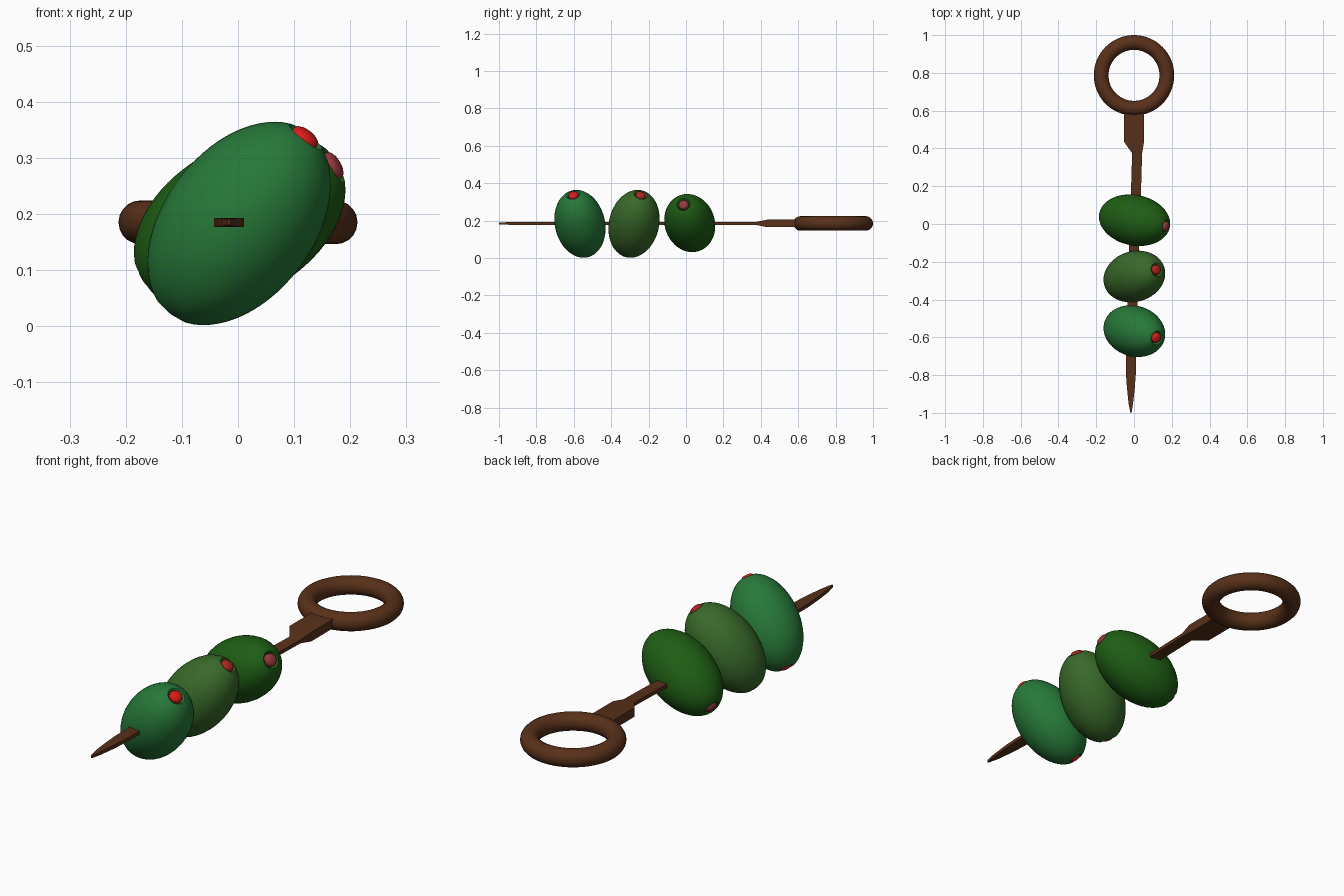
import bpy, bmesh
from math import sin, cos, pi, sqrt
from mathutils import Vector

if "Cube" in bpy.data.objects:
    bpy.data.objects.remove(bpy.data.objects["Cube"])

ZC = 0.185  # height of the skewer axis


def material(name, rgb):
    m = bpy.data.materials.new(name)
    m.diffuse_color = (*rgb, 1)
    m.use_nodes = True
    m.node_tree.nodes["Principled BSDF"].inputs["Base Color"].default_value = m.diffuse_color
    return m


def finish(name, bm, mat, angle):
    bmesh.ops.recalc_face_normals(bm, faces=bm.faces)
    me = bpy.data.meshes.new(name)
    bm.to_mesh(me)
    bm.free()
    ob = bpy.data.objects.new(name, me)
    bpy.context.collection.objects.link(ob)
    me.materials.append(mat)
    bpy.ops.object.select_all(action='DESELECT')
    ob.select_set(True)
    bpy.context.view_layer.objects.active = ob
    bpy.ops.object.shade_smooth_by_angle(angle=angle)
    return ob


def loft(bm, rings, closed=False):
    loops = [[bm.verts.new(p) for p in r] for r in rings]
    pairs = list(zip(loops, loops[1:]))
    if closed:
        pairs.append((loops[-1], loops[0]))
    for a, b in pairs:
        for i in range(len(a)):
            j = (i + 1) % len(a)
            bm.faces.new((a[i], a[j], b[j], b[i]))
    if not closed:
        bm.faces.new(loops[0])
        bm.faces.new(loops[-1])


def revolve(name, profile, mat, centre, axis, n=40):
    bm = bmesh.new()
    loft(bm, [[(r * cos(2 * pi * i / n), r * sin(2 * pi * i / n), h) for i in range(n)]
              for r, h in profile])
    ob = finish(name, bm, mat, 0.7)
    ob.location = centre
    ob.rotation_mode = 'QUATERNION'
    ob.rotation_quaternion = Vector((0, 0, 1)).rotation_difference(Vector(axis))
    return ob


wood = material("dark_wood", (0.1, 0.03, 0.01))

# Flat pick widening into the handle: y, left x, right x, half thickness
sections = [(-1.0, -0.019, -0.013, 0.005), (-0.95, -0.029, -0.005, 0.007),
            (-0.87, -0.037, 0.004, 0.008), (-0.79, -0.043, 0.01, 0.008),
            (-0.70, -0.042, 0.011, 0.008), (-0.13, -0.027, 0.026, 0.008),
            (0.17, -0.016, 0.037, 0.008), (0.375, -0.010, 0.043, 0.008),
            (0.435, -0.053, 0.053, 0.02), (0.613, -0.053, 0.053, 0.02)]
bm = bmesh.new()
loft(bm, [[(a, y, ZC - t), (b, y, ZC - t), (b, y, ZC + t), (a, y, ZC + t)]
          for y, a, b, t in sections])
finish("pick", bm, wood, 0.5)

# Ring grip
R, r, N, M = 0.174, 0.039, 64, 20
bm = bmesh.new()
loft(bm, [[((R + r * cos(2 * pi * j / M)) * cos(2 * pi * i / N),
            0.787 + (R + r * cos(2 * pi * j / M)) * sin(2 * pi * i / N),
            ZC + r * sin(2 * pi * j / M)) for j in range(M)] for i in range(N)], closed=True)
finish("ring_grip", bm, wood, 1.0)

# Olives with dimpled ends and a pimento plug through each
A, B, RIM = 0.206, 0.134, 0.036
top = A * sqrt(1 - (RIM / B) ** 2)
t0 = math_start = 0.28
body = [(B * sin(t0 + (pi - 2 * t0) * k / 28), -A * cos(t0 + (pi - 2 * t0) * k / 28))
        for k in range(29)]
dimple = [(0.032, top - 0.004), (0.028, top - 0.014), (0.012, top - 0.018)]
olive_profile = [(x, -h) for x, h in reversed(dimple)] + body + dimple
plug_end = [(0.027, 0.192), (0.0265, 0.198), (0.023, 0.204), (0.015, 0.208), (0.004, 0.2095)]
plug_profile = [(x, -h + 0.005) for x, h in reversed(plug_end)] + plug_end

olives = [
    ("front", (0.002, -0.567, 0.183), (0.115, -0.035, 0.150), (0.02, 0.19, 0.04), (0.7, 0.012, 0.01)),
    ("middle", (0.002, -0.278, 0.183), (0.115, 0.035, 0.150), (0.04, 0.14, 0.022), (0.4, 0.02, 0.015)),
    ("back", (0.003, 0.020, 0.187), (0.165, -0.033, 0.098), (0.013, 0.11, 0.007), (0.3, 0.04, 0.045)),
]
for name, centre, axis, green, red in olives:
    revolve(name + "_olive", olive_profile, material(name + "_green", green), centre, axis)
    revolve(name + "_pimento", plug_profile, material(name + "_red", red), centre, axis, 24)
